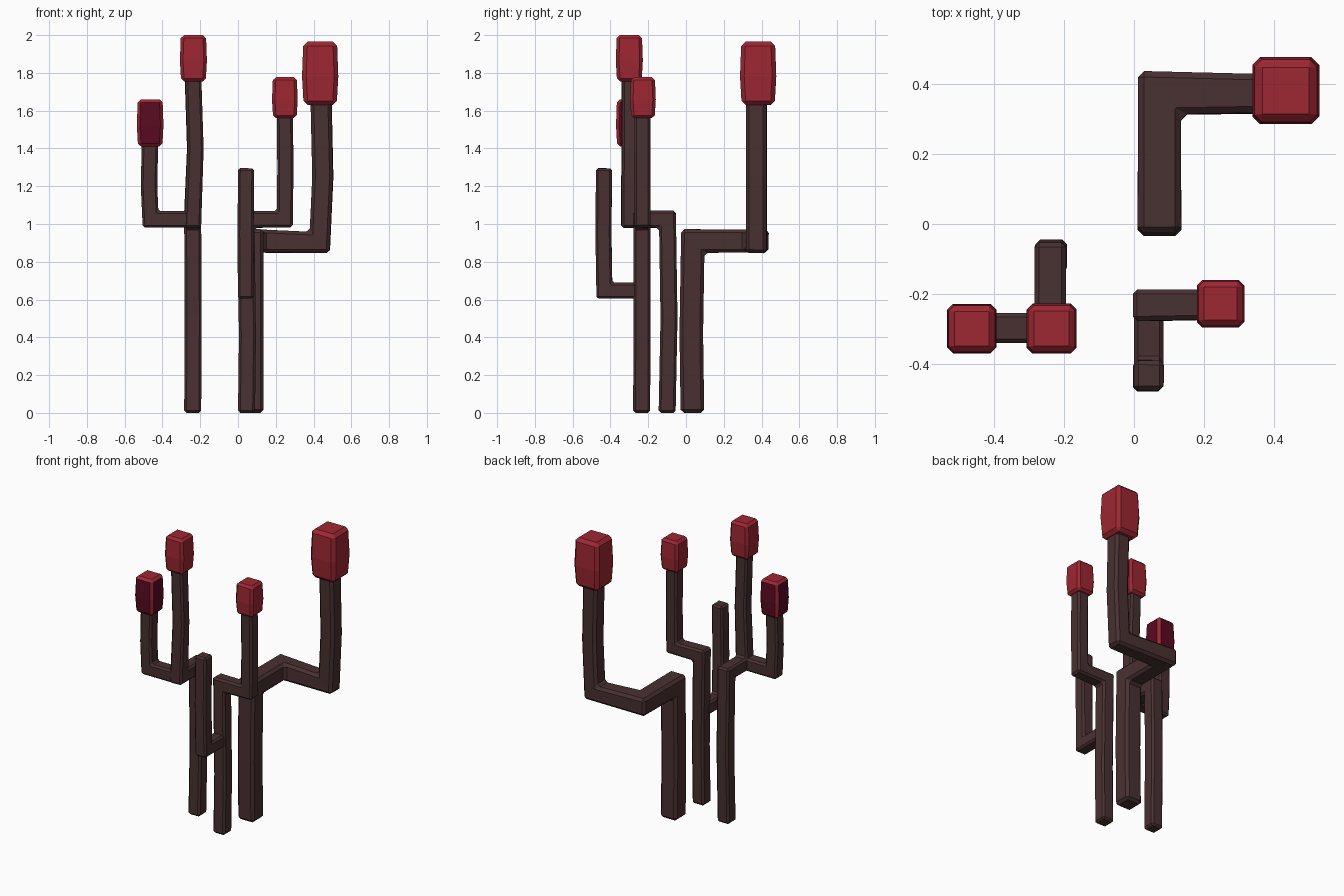
import bpy, bmesh
from mathutils import Vector

if "Cube" in bpy.data.objects:
    bpy.data.objects.remove(bpy.data.objects["Cube"])


def material(name, rgb):
    m = bpy.data.materials.new(name)
    m.diffuse_color = (*rgb, 1)
    m.use_nodes = True
    m.node_tree.nodes["Principled BSDF"].inputs["Base Color"].default_value = m.diffuse_color
    return m


BROWN = material("dark bark", (0.066, 0.030, 0.031))
RED = material("bud red", (0.34, 0.020, 0.032))
WINE = material("dark wine red", (0.105, 0.003, 0.016))


def sweep(name, pts, half, mats, bevel, scales=None):
    """Square bar with mitred corners along a path, bevelled edges."""
    pts = [Vector(p) for p in pts]
    scales = scales or [1] * len(pts)
    dirs = [(b - a).normalized() for a, b in zip(pts, pts[1:])]
    axis = max(range(3), key=lambda i: abs(dirs[0][i]))
    u, v = [Vector([float(i == k) for i in range(3)]) for k in range(3) if k != axis]
    offs = [(u * a + v * b) * half for a, b in ((-1, -1), (1, -1), (1, 1), (-1, 1))]
    bm = bmesh.new()
    rings = [[bm.verts.new(pts[0] + o * scales[0]) for o in offs]]
    pos = [pts[0] + o for o in offs]
    for i in range(1, len(pts)):
        d = dirs[i - 1]
        n = (d + dirs[i]).normalized() if i < len(dirs) else d
        pos = [q + d * ((pts[i] - q).dot(n) / d.dot(n)) for q in pos]
        rings.append([bm.verts.new(pts[i] + (q - pts[i]) * scales[i]) for q in pos])
    for r, s in zip(rings, rings[1:]):
        for k in range(4):
            bm.faces.new((r[k], r[(k + 1) % 4], s[(k + 1) % 4], s[k]))
    bm.faces.new(rings[0])
    bm.faces.new(rings[-1])
    bmesh.ops.recalc_face_normals(bm, faces=bm.faces)
    # second colour goes on upward faces
    if len(mats) > 1:
        for f in bm.faces:
            f.material_index = int(f.normal.z > 0.5)
    me = bpy.data.meshes.new(name)
    bm.to_mesh(me)
    bm.free()
    for m in mats:
        me.materials.append(m)
    ob = bpy.data.objects.new(name, me)
    bpy.context.collection.objects.link(ob)
    mod = ob.modifiers.new("Bevel", 'BEVEL')
    mod.width, mod.segments, mod.limit_method = bevel, 1, 'ANGLE'
    if len(mats) > 1:
        mod.material = 1
    return ob


def stem(name, pts, half, scales=None):
    sweep(name, pts, half, [BROWN], half * 0.28, scales)


def bud(name, x, y, z0, z1, half, mats=(RED,)):
    zs = (z0, z0 + (z1 - z0) * 0.45, z1)
    sweep(name, [(x, y, z) for z in zs], half, list(mats), half * 0.23, (0.91, 1, 0.93))


# large stem: up, back, right, up
stem("large_stem", [(0.073, 0.034, 0), (0.073, 0.028, 0.42), (0.073, 0.036, 0.91),
                    (0.073, 0.376, 0.91), (0.433, 0.373, 0.902),
                    (0.449, 0.373, 1.25), (0.44, 0.373, 1.65)],
     0.0625, (1, 1, 1, 0.98, 0.88, 0.88, 0.88))
bud("large_bud", 0.435, 0.382, 1.63, 1.965, 0.096)

# left stem: up, forward, up, with a side arm
stem("left_stem", [(-0.24, -0.10, 0), (-0.237, -0.09, 0.5), (-0.24, -0.098, 1.025),
                   (-0.24, -0.298, 1.025), (-0.226, -0.298, 1.4), (-0.238, -0.298, 1.77)],
     0.045, (1, 1, 1, 1, 0.95, 0.95))
stem("left_arm", [(-0.24, -0.298, 1.024), (-0.463, -0.298, 1.024),
                  (-0.471, -0.298, 1.2), (-0.466, -0.298, 1.43)], 0.0435)
bud("left_tall_bud", -0.236, -0.30, 1.755, 2.0, 0.0715)
bud("left_arm_bud", -0.465, -0.30, 1.41, 1.66, 0.0705, (WINE, RED))

# front stem: up, right, up, with a low bare arm
stem("front_stem", [(0.045, -0.235, 0), (0.05, -0.233, 0.4), (0.042, -0.233, 1.025),
                    (0.248, -0.231, 1.025), (0.251, -0.231, 1.3), (0.248, -0.231, 1.58)],
     0.045, (1, 1, 1, 0.95, 0.95, 0.95))
stem("front_low_arm", [(0.042, -0.235, 0.647), (0.042, -0.432, 0.647),
                       (0.04, -0.437, 0.95), (0.043, -0.434, 1.295)], 0.0425)
bud("front_bud", 0.248, -0.228, 1.56, 1.777, 0.068)
